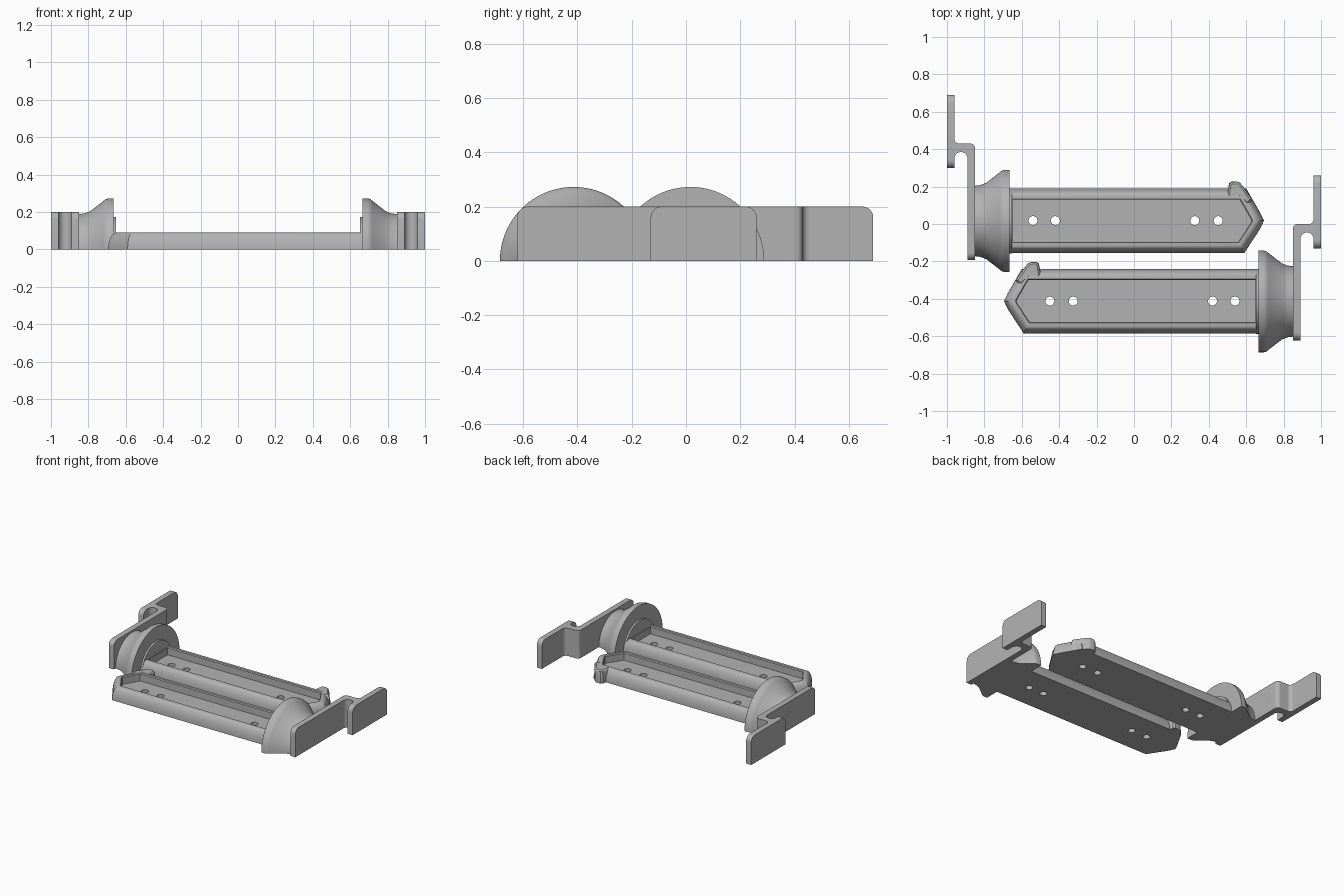
import bpy, bmesh
from math import sin, cos, pi
from mathutils import Vector

cube = bpy.data.objects.get("Cube")
if cube:
    bpy.data.objects.remove(cube)

grey = bpy.data.materials.new("plain_grey")
grey.use_nodes = True
COLOUR = (0.45, 0.45, 0.45, 1)
grey.diffuse_color = COLOUR
grey.node_tree.nodes["Principled BSDF"].inputs["Base Color"].default_value = COLOUR


def loft(name, rings, side, shift):
    """Skin a stack of matching rings, cap both ends, mirror in x and shift in y."""
    bm = bmesh.new()
    rows = [[bm.verts.new((x * side, y + shift, z)) for x, y, z in r] for r in rings]
    n = len(rows[0])
    for a, b in zip(rows, rows[1:]):
        for i in range(n):
            j = (i + 1) % n
            bm.faces.new((a[i], a[j], b[j], b[i]))
    bm.faces.new(rows[0])
    bm.faces.new(rows[-1])
    bmesh.ops.recalc_face_normals(bm, faces=bm.faces)
    mesh = bpy.data.meshes.new(name)
    bm.to_mesh(mesh)
    bm.free()
    mesh.materials.append(grey)
    obj = bpy.data.objects.new(name, mesh)
    bpy.context.collection.objects.link(obj)
    return obj


def smooth(obj):
    bpy.ops.object.select_all(action='DESELECT')
    obj.select_set(True)
    bpy.context.view_layer.objects.active = obj
    bpy.ops.object.shade_smooth_by_angle()


def drill(obj, spots, radius, low, high, side, shift):
    """Cut round holes up through the underside."""
    for x, y in spots:
        rings = [[(x + radius * cos(k * pi / 12), y + radius * sin(k * pi / 12), z)
                  for k in range(24)] for z in (low, high)]
        cutter = loft("drill_cutter", rings, side, shift)
        cutter.hide_render = True
        mod = obj.modifiers.new("hole", 'BOOLEAN')
        mod.operation, mod.solver, mod.object = 'DIFFERENCE', 'EXACT', cutter
        bpy.context.view_layer.objects.active = obj
        bpy.ops.object.modifier_apply(modifier=mod.name)
        bpy.data.objects.remove(cutter)


def inset(outline, d):
    """Offset a counter-clockwise outline inwards with mitred corners."""
    pts = [Vector(p) for p in outline]
    out = []
    for i, p in enumerate(pts):
        a = (p - pts[i - 1]).normalized()
        b = (pts[(i + 1) % len(pts)] - p).normalized()
        na, nb = Vector((-a.y, a.x)), Vector((-b.y, b.x))
        out.append(p + (na + nb) * (d / (1 + na.dot(nb))))
    return out


def layer(outline, d, z):
    return [(p.x, p.y, z) for p in inset(outline, d)]


def arc(cx, cy, r, start, end, steps=6):
    return [(cx + r * cos(start + (end - start) * i / steps),
             cy + r * sin(start + (end - start) * i / steps)) for i in range(steps + 1)]


def strip(name, x0, x1, y0, y1, r0, r1, side, shift):
    """Upright plate whose two top corners have their own radius."""
    top = 0.2
    profile = [(y0, 0), (y1, 0)]
    profile += arc(y1 - r1, top - r1, r1, 0, pi / 2) if r1 else [(y1, top)]
    profile += arc(y0 + r0, top - r0, r0, pi / 2, pi) if r0 else [(y0, top)]
    smooth(loft(name, [[(x, y, z) for y, z in profile] for x in (x0, x1)], side, shift))


BODY = [(-0.71, -0.155), (0.59, -0.155), (0.675, -0.025), (0.695, 0.018),
        (0.675, 0.06), (0.6, 0.19), (-0.71, 0.19)]
LUG = [(0.495, 0.14), (0.56, 0.14), (0.605, 0.1), (0.635, 0.13), (0.58, 0.205),
       (0.565, 0.222), (0.55, 0.227), (0.52, 0.227), (0.508, 0.217), (0.505, 0.2)]
COLLAR = [(-0.85, 0.188), (-0.82, 0.192), (-0.79, 0.204), (-0.72, 0.258),
          (-0.708, 0.268), (-0.695, 0.272), (-0.665, 0.272), (-0.665, 0.173),
          (-0.652, 0.173)]
HEIGHT, FLOOR, MID = 0.09, 0.035, 0.018


def build(label, side, shift):
    # Grip: rounded outer wall, narrow rim, sunken tray and screw holes
    rings = []
    for i in range(9):
        t = i / 8 * pi / 2
        rings.append(layer(BODY, 0.042 * (1 - cos(t)), HEIGHT * sin(t)))
    rings += [layer(BODY, 0.055, HEIGHT), layer(BODY, 0.06, HEIGHT - 0.006),
              layer(BODY, 0.06, FLOOR)]
    grip = loft(label + "_grip", rings, side, shift)
    drill(grip, [(x, MID) for x in (-0.54, -0.42, 0.325, 0.45)], 0.024, -0.05, 0.06, side, shift)
    smooth(grip)

    # Small lug on the back edge near the tip
    smooth(loft(label + "_lug", [layer(LUG, 0, 0), layer(LUG, 0, 0.07), layer(LUG, 0.004, 0.083),
                                 layer(LUG, 0.012, HEIGHT)], side, shift))

    # Half-round flared collar with a raised disc and two blind pin holes
    rings = [[(x, 0.016 + r * cos(k * pi / 48), r * sin(k * pi / 48)) for k in range(49)]
             for x, r in COLLAR]
    collar = loft(label + "_collar", rings, side, shift)
    drill(collar, [(-0.69, MID - 0.08), (-0.69, MID + 0.08)], 0.011, -0.05, 0.07, side, shift)
    smooth(collar)

    # Stepped bracket: two upright plates joined by a curved web
    strip(label + "_inner_plate", -0.89, -0.85, -0.192, 0.34, 0.04, 0, side, shift)
    strip(label + "_outer_plate", -1.0, -0.96, 0.3, 0.69, 0.04, 0.04, side, shift)
    web = [(-0.89, 0.34), (-0.85, 0.34)]
    web += arc(-0.875, 0.405, 0.025, 0, pi / 2)
    web += arc(-0.935, 0.455, 0.025, 1.5 * pi, pi)
    web += arc(-0.925, 0.35, 0.035, pi, 0, 10)
    smooth(loft(label + "_bracket_web", [[(x, y, z) for x, y in web] for z in (0, 0.2)],
                side, shift))


build("back", 1, 0)
build("front", -1, -0.43)
